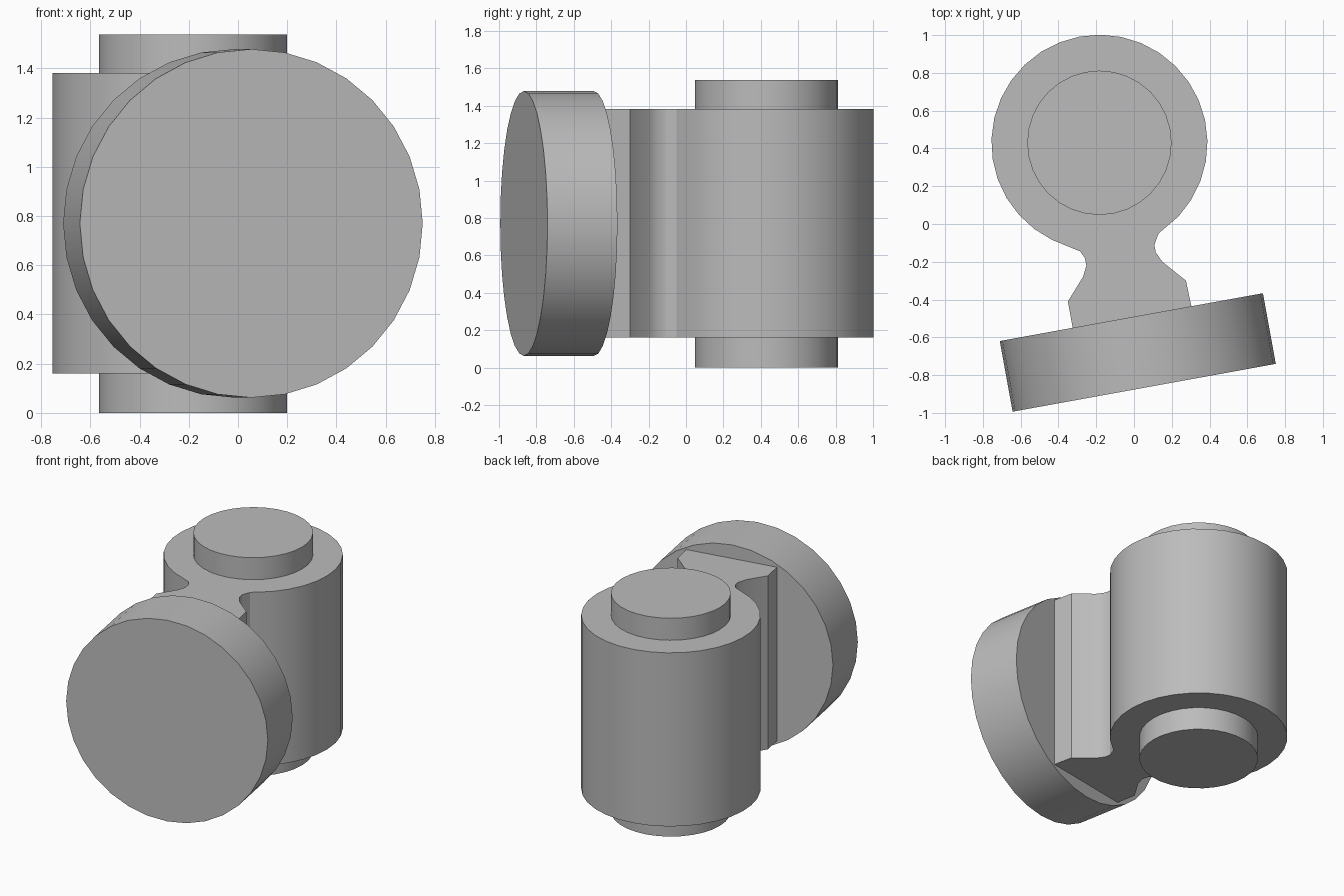
import bpy, bmesh, math
from mathutils import Matrix, Vector

cube = bpy.data.objects.get("Cube")
if cube:
    bpy.data.objects.remove(cube, do_unlink=True)

grey = bpy.data.materials.new("plain grey")
grey.use_nodes = True
colour = (0.5, 0.5, 0.5, 1)
grey.diffuse_color = colour
grey.node_tree.nodes["Principled BSDF"].inputs["Base Color"].default_value = colour


def prism(name, outline, depth, matrix):
    """Extrude a flat outline along its local z and shade its curved sides smooth."""
    bm = bmesh.new()
    face = bm.faces.new([bm.verts.new((x, y, 0)) for x, y in outline])
    ext = bmesh.ops.extrude_face_region(bm, geom=[face])
    top = [v for v in ext["geom"] if isinstance(v, bmesh.types.BMVert)]
    bmesh.ops.translate(bm, verts=top, vec=(0, 0, depth))
    bmesh.ops.recalc_face_normals(bm, faces=bm.faces)
    bm.transform(matrix)
    mesh = bpy.data.meshes.new(name)
    bm.to_mesh(mesh)
    bm.free()
    mesh.materials.append(grey)
    obj = bpy.data.objects.new(name, mesh)
    bpy.context.collection.objects.link(obj)
    bpy.ops.object.select_all(action="DESELECT")
    obj.select_set(True)
    bpy.context.view_layer.objects.active = obj
    bpy.ops.object.shade_smooth_by_angle(angle=math.radians(28))
    return obj


def arc(radius, start, end, steps, centre=(0, 0)):
    angles = [math.radians(start + (end - start) * i / steps) for i in range(steps + 1)]
    return [(centre[0] + radius * math.cos(a), centre[1] + radius * math.sin(a)) for a in angles]


def circle(radius, sides, centre=(0, 0)):
    return arc(radius, 0, 360, sides, centre)[:-1]


hub = (-0.183, 0.43)
tilt = math.radians(10.3)
disc_centre = Vector((0.02, -0.68, 0.77))

# Hinge barrel flowing through a narrow neck into the flared foot
left_neck = [(-0.285, -0.145), (-0.26, -0.18), (-0.252, -0.22), (-0.27, -0.28),
             (-0.35, -0.41), (-0.31, -0.63)]
right_neck = [(0.33, -0.56), (0.275, -0.30), (0.15, -0.20), (0.115, -0.15),
              (0.108, -0.11), (0.13, -0.05)]
prism("hinge_barrel", arc(0.572, -43, 244, 26, hub) + left_neck + right_neck,
      1.222, Matrix.Translation((0, 0, 0.16)))

# Pin running through the barrel
prism("hinge_pin", circle(0.382, 32, hub), 1.537, Matrix.Identity(4))

# Angled round plate on the front
plate = Matrix.Translation(disc_centre) @ Matrix.Rotation(tilt, 4, "Z") \
    @ Matrix.Rotation(math.pi / 2, 4, "X") @ Matrix.Translation((0, 0, -0.19))
prism("round_plate", circle(0.708, 32), 0.38, plate)
